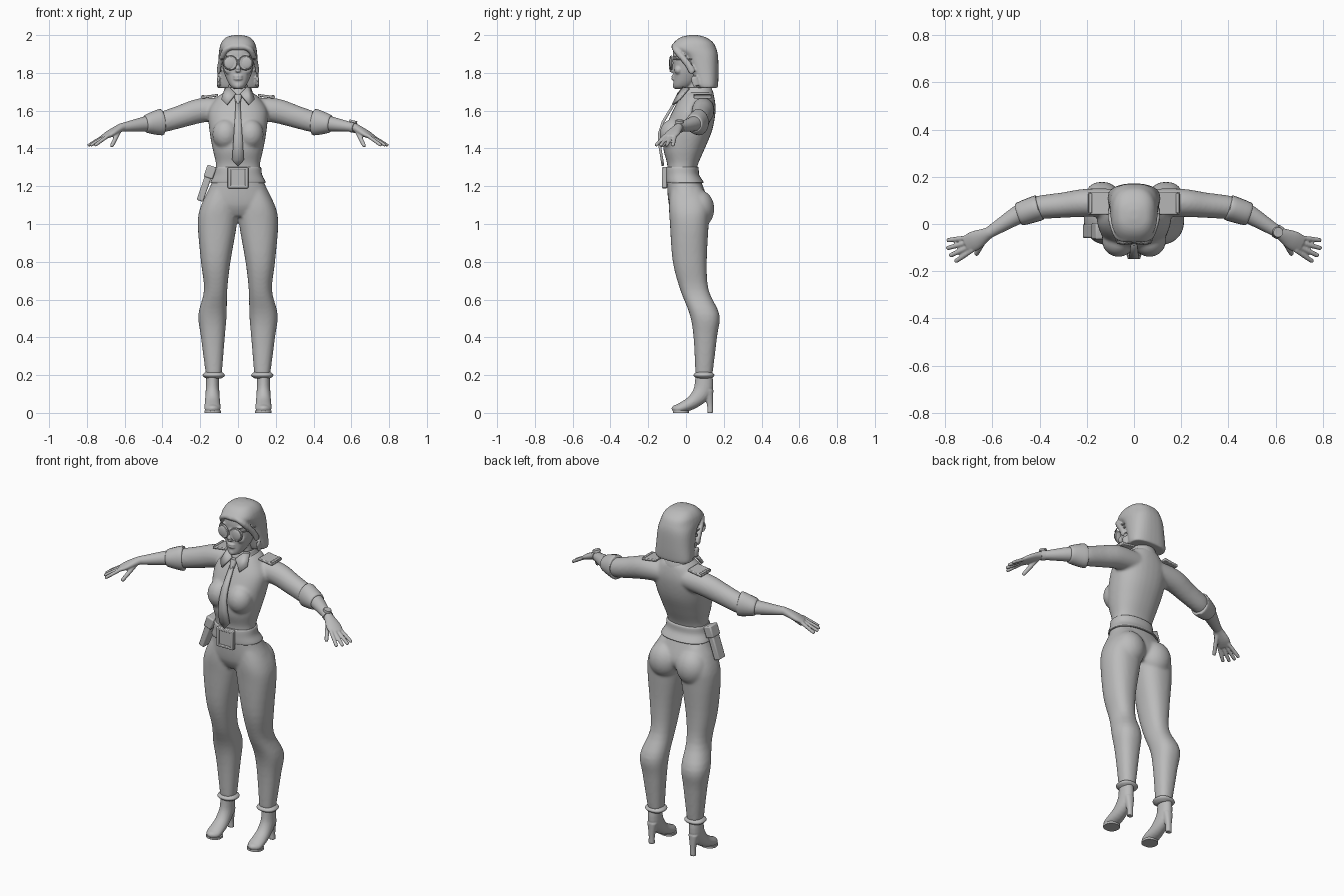
import bpy, bmesh, math
from mathutils import Vector, Matrix, Euler

if "Cube" in bpy.data.objects:
    bpy.data.objects.remove(bpy.data.objects["Cube"])

grey = bpy.data.materials.new("plain_grey")
grey.use_nodes = True
grey.diffuse_color = (.5, .5, .5, 1)
grey.node_tree.nodes["Principled BSDF"].inputs["Base Color"].default_value = grey.diffuse_color

SIDES = (-1, 1)
SHOULDER = Vector((.2, .09, 1.6))
CUFF = Vector((.4, .07, 1.54))
ELBOW = Vector((.49, .04, 1.53))
WRIST = Vector((.62, -.04, 1.51))
KNUCKLES = Vector((.71, -.09, 1.46))


def spline(rows, steps=4):
    """Catmull-Rom interpolation between tuples."""
    out = []
    for i in range(len(rows) - 1):
        before, start, end, after = rows[max(i - 1, 0)], rows[i], rows[i + 1], rows[min(i + 2, len(rows) - 1)]
        for j in range(steps):
            t = j / steps
            out.append([b + t / 2 * (c - a + t * (2 * a - 5 * b + 4 * c - d + t * (3 * (b - c) + d - a)))
                        for a, b, c, d in zip(before, start, end, after)])
    return out + [list(rows[-1])]


def skin(bm, rings):
    """Bridge rings of points and cap both ends."""
    loops = [[bm.verts.new(point) for point in ring] for ring in rings]
    faces = [bm.faces.new(loops[0]), bm.faces.new(loops[-1])]
    for low, high in zip(loops, loops[1:]):
        for i in range(len(low)):
            faces.append(bm.faces.new((low[i - 1], low[i], high[i], high[i - 1])))
    bmesh.ops.recalc_face_normals(bm, faces=faces)


def oval(power, count=32):
    """Unit superellipse outline."""
    for i in range(count):
        c, s = math.cos(math.tau * i / count), math.sin(math.tau * i / count)
        yield math.copysign(abs(c) ** (2 / power), c), math.copysign(abs(s) ** (2 / power), s)


def stack(bm, rows, power=2.3):
    """Level sections given as height, right, left, front, back."""
    skin(bm, [[((right + left + (left - right) * c) / 2, (front + back + (back - front) * s) / 2, z)
               for c, s in oval(power)] for z, right, left, front, back in spline(rows)])


def column(bm, rows, power=2.3):
    """Level sections symmetric about the middle: height, half width, front, back."""
    stack(bm, [(z, -half, half, front, back) for z, half, front, back in rows], power)


def tube(bm, sections):
    """Oval sections across a path: point, side radius, upright radius."""
    path = spline([(*point, side, upright) for point, side, upright in sections])
    rings = []
    for i, (x, y, z, wide, tall) in enumerate(path):
        ahead, behind = path[min(i + 1, len(path) - 1)], path[max(i - 1, 0)]
        along = (Vector(ahead[:3]) - Vector(behind[:3])).normalized()
        guide = Vector((0, 0, 1)) if abs(along.z) < .95 else Vector((0, -1, 0))
        side = along.cross(guide).normalized()
        up = side.cross(along)
        rings.append([Vector((x, y, z)) + side * c * wide + up * s * tall for c, s in oval(2, 20)])
    for ring in rings:
        for point in ring:
            point.z = max(point.z, 0)
    skin(bm, rings)


def placed(centre, size=(1, 1, 1), turn=(0, 0, 0)):
    return Matrix.LocRotScale(Vector(centre), Euler(turn), Vector(size))


def ball(bm, centre, size):
    bmesh.ops.create_uvsphere(bm, u_segments=24, v_segments=16, radius=1, matrix=placed(centre, size))


def block(bm, centre, size, tilt=0):
    bmesh.ops.create_cube(bm, size=1, matrix=placed(centre, size, (0, tilt, 0)))


def disc(bm, centre, radius, depth, turn):
    bmesh.ops.create_cone(bm, cap_ends=True, segments=24, radius1=radius, radius2=radius * .9,
                          depth=depth, matrix=placed(centre, turn=turn))


def mirror(bm):
    """Add the other side of everything made so far."""
    copies = bmesh.ops.duplicate(bm, geom=bm.verts[:] + bm.edges[:] + bm.faces[:])["geom"]
    for vert in (item for item in copies if isinstance(item, bmesh.types.BMVert)):
        vert.co.x *= -1
    bmesh.ops.reverse_faces(bm, faces=[item for item in copies if isinstance(item, bmesh.types.BMFace)])


def finish(bm, name, voxel=0, soften=4, thick=0, bevel=0):
    """Turn the parts into one object, blending them if a voxel size is given."""
    mesh = bpy.data.meshes.new(name)
    bm.to_mesh(mesh)
    bm.free()
    mesh.materials.append(grey)
    part = bpy.data.objects.new(name, mesh)
    bpy.context.collection.objects.link(part)
    if voxel:
        blend = part.modifiers.new("blend", 'REMESH')
        blend.mode, blend.voxel_size, blend.use_smooth_shade = 'VOXEL', voxel, True
        part.modifiers.new("soften", 'SMOOTH').iterations = soften
    if thick:
        shell = part.modifiers.new("thickness", 'SOLIDIFY')
        shell.thickness, shell.offset = thick, 0
    if bevel:
        rounding = part.modifiers.new("rounding", 'BEVEL')
        rounding.width, rounding.segments = bevel, 2
    bpy.ops.object.select_all(action='DESELECT')
    part.select_set(True)
    bpy.context.view_layer.objects.active = part
    bpy.ops.object.shade_smooth_by_angle(angle=math.radians(50))


# Shirt: sleeves and bust blended into the torso
bm = bmesh.new()
tube(bm, [(Vector((.08, .09, 1.61)), .06, .06), (SHOULDER, .06, .065),
          (SHOULDER.lerp(CUFF, .5), .054, .06), (CUFF, .05, .055), (CUFF.lerp(ELBOW, .5), .045, .05)])
ball(bm, (.066, -.07, 1.475), (.07, .07, .08))
mirror(bm)
column(bm, [(1.26, .12, -.1, .05), (1.32, .117, -.1, .065), (1.4, .135, -.12, .1), (1.5, .152, -.11, .14),
            (1.6, .156, -.07, .157), (1.67, .11, -.03, .15), (1.7, .07, -.01, .14)])
finish(bm, "shirt", .008, soften=8)

# Rolled sleeve cuffs
bm = bmesh.new()
tube(bm, [(CUFF, .05, .055), (CUFF.lerp(ELBOW, .1), .055, .07),
          (CUFF.lerp(ELBOW, .9), .05, .05), (ELBOW, .04, .04)])
mirror(bm)
finish(bm, "sleeve_cuffs")

# Forearms, palms, fanned fingers and thumbs
bm = bmesh.new()
tube(bm, [(CUFF.lerp(ELBOW, .6), .04, .04), (ELBOW, .04, .04), (ELBOW.lerp(WRIST, .8), .027, .026),
          (WRIST, .026, .022), (WRIST.lerp(KNUCKLES, .6), .042, .019), (KNUCKLES, .038, .012)])
reach, across = Vector((.08, -.03, -.045)), Vector((.3, .9, 0))
for finger in range(4):
    spread = 1.5 - finger
    root = KNUCKLES - reach * .2 + across * spread * .02
    tip = KNUCKLES + Matrix.Rotation(spread * .4, 3, 'Z') @ reach
    tube(bm, [(root, .01, .01), (root.lerp(tip, .9), .01, .009), (tip, .004, .004)])
thumb = Vector((.67, -.13, 1.41))
tube(bm, [(WRIST, .012, .012), (WRIST.lerp(thumb, .9), .011, .011), (thumb, .004, .004)])
mirror(bm)
finish(bm, "arms_and_hands", .0045)

# Trousers: pelvis, buttocks and legs blended
bm = bmesh.new()
stack(bm, [(1.2, .01, .14, -.08, .08), (1.1, .005, .195, -.09, .125), (1, .006, .213, -.085, .12),
           (.8, .04, .196, -.07, .11), (.65, .057, .18, -.03, .12), (.52, .06, .21, .02, .177),
           (.4, .07, .196, .04, .164), (.2, .086, .17, .05, .14)])
ball(bm, (.09, .07, 1.08), (.09, .08, .1))
mirror(bm)
column(bm, [(1.27, .12, -.1, .06), (1.2, .147, -.1, .09), (1.1, .185, -.09, .12), (1.04, .1, -.06, .08)])
finish(bm, "trousers", .008, soften=8)

# Rounded trouser hems
bm = bmesh.new()
hem = []
for step in range(-3, 4):
    swell = .02 * math.cos(step / 2)
    hem.append((.2 + step * .006, .09 - swell, .167 + swell, .06 - swell, .13 + swell))
stack(bm, hem)
mirror(bm)
finish(bm, "trouser_hems")

# Heeled boots with flat soles
bm = bmesh.new()
tube(bm, [(Vector((.135, y, z)), wide, tall) for y, z, wide, tall in (
    (.095, .2, .034, .045), (.09, .12, .036, .05), (.04, .06, .04, .037),
    (-.03, .025, .043, .027), (-.06, .02, .03, .02), (-.073, .015, .01, .01))])
stack(bm, [(.12, .105, .165, .085, .145), (.05, .118, .152, .11, .143), (0, .118, .152, .112, .144)])
mirror(bm)
finish(bm, "heeled_boots", .005, soften=2)
bm = bmesh.new()
stack(bm, [(z, .09, .178, -.07, .015) for z in (0, .012)])
mirror(bm)
finish(bm, "boot_soles")

# Belt and framed buckle
bm = bmesh.new()
column(bm, [(1.3, .11, -.095, .05), (1.3, .122, -.108, .066), (1.26, .128, -.11, .07),
            (1.22, .147, -.108, .094), (1.22, .13, -.1, .08)])
finish(bm, "belt")
bm = bmesh.new()
middle = Vector((0, -.114, 1.245))
block(bm, middle, (.08, .015, .09))
for s in SIDES:
    block(bm, middle + Vector((s * .046, 0, 0)), (.017, .026, .11))
    block(bm, middle + Vector((0, 0, s * .048)), (.108, .026, .016))
finish(bm, "belt_buckle", bevel=.004)

# Holster and pouch on the right hip
bm = bmesh.new()
block(bm, (-.172, -.03, 1.21), (.036, .06, .185), tilt=.33)
block(bm, (-.148, -.03, 1.275), (.05, .07, .066), tilt=.33)
finish(bm, "hip_holster", bevel=.007)

# Neck and face with nose, lips, chin, cheeks and brows
bm = bmesh.new()
column(bm, [(1.64, .06, 0, .13), (1.72, .05, .005, .115), (1.82, .05, .01, .12)])
column(bm, [(1.715, .02, -.055, 0), (1.73, .04, -.066, .03), (1.77, .062, -.066, .08), (1.83, .08, -.067, .12),
            (1.92, .08, -.068, .13), (1.97, .05, -.04, .09)])
tube(bm, [(Vector((0, -.062, 1.88)), .01, .008), (Vector((0, -.08, 1.82)), .015, .012),
          (Vector((0, -.07, 1.81)), .012, .008)])
for z in (1.768, 1.782):
    ball(bm, (0, -.065, z), (.024, .012, .008))
ball(bm, (0, -.056, 1.733), (.02, .014, .018))
for s in SIDES:
    ball(bm, (s * .042, -.04, 1.815), (.03, .022, .025))
    ball(bm, (s * .036, -.053, 1.89), (.03, .013, .008))
finish(bm, "head", .0045)

# Bobbed hair with a swept front
bm = bmesh.new()
column(bm, [(2, .02, .02, .06), (1.99, .06, -.025, .1), (1.965, .086, -.06, .14), (1.93, .098, -.077, .16),
            (1.885, .103, -.012, .17), (1.8, .108, .025, .172), (1.74, .112, .046, .17),
            (1.72, .108, .055, .166)], power=2.5)
tube(bm, [(Vector((.03, -.066, 1.94)), .012, .012), (Vector((.07, -.05, 1.915)), .015, .016),
          (Vector((.1, .02, 1.83)), .01, .018), (Vector((.103, .055, 1.73)), .008, .018)])
mirror(bm)
finish(bm, "bobbed_hair", .006)

# Sunglasses: rims, lenses, side arms and bridge
bm = bmesh.new()
eye = Vector((.041, -.079, 1.853))
disc(bm, eye, .04, .006, (math.pi / 2, 0, .22))
ball(bm, eye, (.033, .009, .033))
hinge = eye + Vector((.033, .01, .02))
tube(bm, [(hinge, .003, .004), (hinge + Vector((.016, .04, 0)), .003, .004),
          (hinge + Vector((.018, .1, 0)), .003, .004)])
mirror(bm)
block(bm, (0, -.085, 1.868), (.03, .006, .006))
finish(bm, "sunglasses")

# Necktie following the chest, with its knot
bm = bmesh.new()
strip = [[bm.verts.new((s * half, y, z)) for s in SIDES] for z, y, half in (
    (1.65, -.055, .011), (1.54, -.122, .018), (1.48, -.141, .022), (1.42, -.14, .026),
    (1.34, -.127, .031), (1.308, -.122, .002))]
for (a, b), (c, d) in zip(strip, strip[1:]):
    bm.faces.new((a, c, d, b))
finish(bm, "necktie", thick=.014)
bm = bmesh.new()
column(bm, [(1.635, .012, -.072, -.045), (1.685, .022, -.05, -.01)])
finish(bm, "tie_knot")

# Shirt collar: standing band and pointed wings
bm = bmesh.new()
column(bm, [(1.665, .088, -.035, .15), (1.7, .072, -.02, .143), (1.722, .062, -.01, .13), (1.69, .05, .01, .115)])
finish(bm, "collar_band")
bm = bmesh.new()
bm.faces.new([bm.verts.new(corner) for corner in (
    (.012, -.042, 1.69), (.058, -.07, 1.632), (.086, -.035, 1.66), (.068, .015, 1.718), (.045, -.015, 1.722))])
mirror(bm)
finish(bm, "collar_wings", thick=.011)

# Shoulder boards with a raised bar
bm = bmesh.new()
block(bm, (.15, .088, 1.676), (.09, .095, .014), tilt=.14)
block(bm, (.185, .088, 1.678), (.014, .085, .012), tilt=.14)
mirror(bm)
finish(bm, "shoulder_boards", bevel=.004)

# Watch on the left wrist
bm = bmesh.new()
tube(bm, [(ELBOW.lerp(WRIST, t), .029, .028) for t in (.85, 1)])
disc(bm, WRIST + Vector((-.01, .005, .033)), .023, .012, (0, .25, 0))
finish(bm, "wrist_watch")
